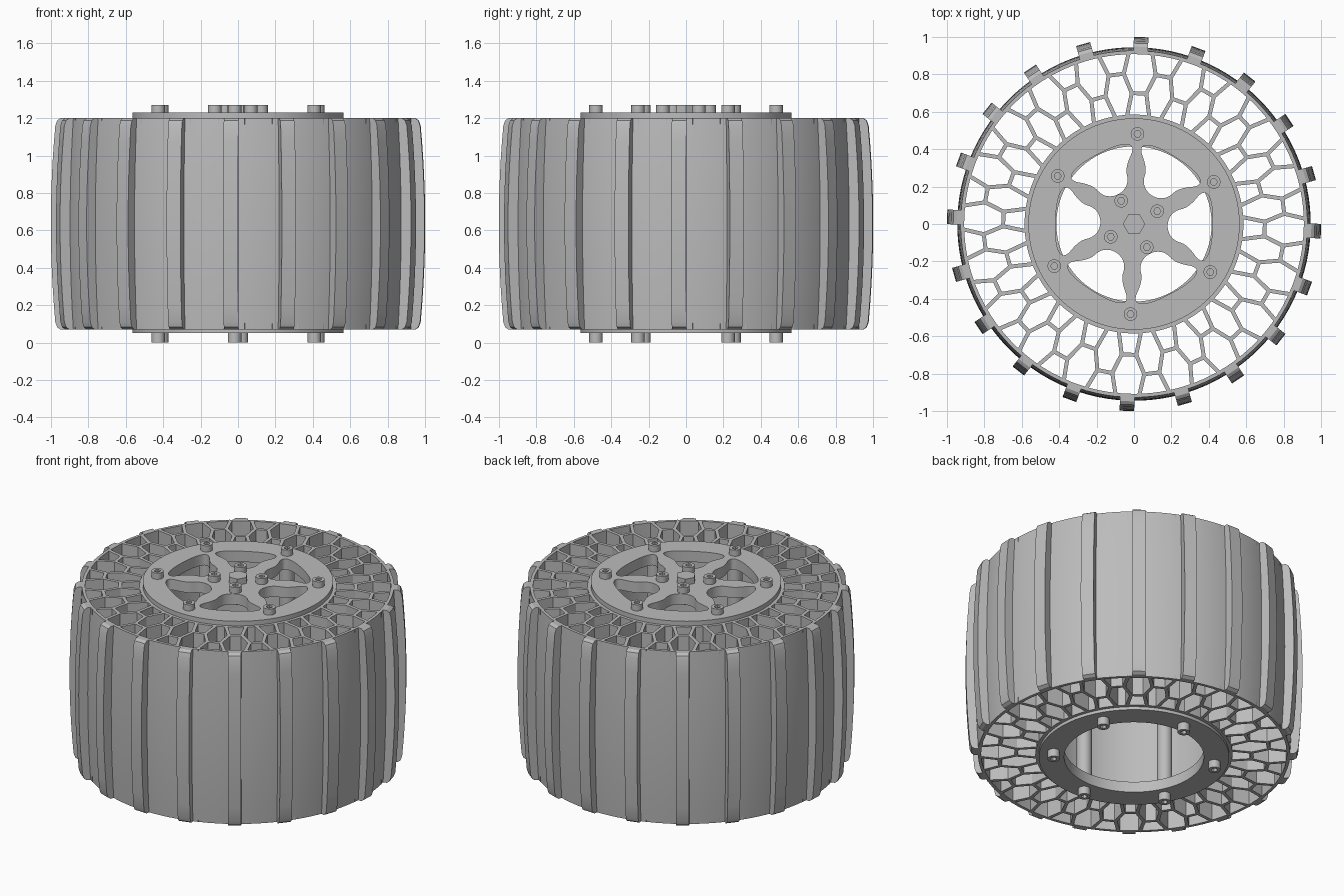
import bpy, bmesh, math
from mathutils import Vector, Matrix

cube = bpy.data.objects.get("Cube")
if cube:
    bpy.data.objects.remove(cube, do_unlink=True)

GREY = bpy.data.materials.new("light_grey")
GREY.use_nodes = True
GREY.diffuse_color = (0.5, 0.5, 0.5, 1)
GREY.node_tree.nodes["Principled BSDF"].inputs["Base Color"].default_value = (0.5, 0.5, 0.5, 1)

BOTTOM, TOP = 0.07, 1.2        # tyre faces
SECTORS = 20                   # treads and honeycomb columns
TURN = -2.2                    # whole wheel is turned a little
parts = []


def polar(r, deg):
    a = math.radians(deg + TURN)
    return Vector((r * math.cos(a), r * math.sin(a), 0))


def circle(r, centre=(0, 0), n=32, start=0):
    return [(centre[0] + r * math.cos(math.tau * i / n + start),
             centre[1] + r * math.sin(math.tau * i / n + start)) for i in range(n)]


def finish(name, bm):
    bmesh.ops.remove_doubles(bm, verts=bm.verts, dist=1e-5)
    bmesh.ops.recalc_face_normals(bm, faces=bm.faces)
    mesh = bpy.data.meshes.new(name)
    bm.to_mesh(mesh)
    bm.free()
    mesh.materials.append(GREY)
    obj = bpy.data.objects.new(name, mesh)
    bpy.context.collection.objects.link(obj)
    parts.append(obj)
    return obj


def plate(name, outlines, z0, z1):
    """Flat plate from an outer outline and hole outlines."""
    curve = bpy.data.curves.new(name + "_outline", 'CURVE')
    curve.dimensions = '2D'
    curve.fill_mode = 'BOTH'
    curve.extrude = (z1 - z0) / 2
    for pts in outlines:
        s = curve.splines.new('POLY')
        s.points.add(len(pts) - 1)
        for p, co in zip(s.points, pts):
            p.co = (co[0], co[1], 0, 1)
        s.use_cyclic_u = True
    tmp = bpy.data.objects.new(name + "_outline", curve)
    bpy.context.collection.objects.link(tmp)
    bpy.context.view_layer.update()
    mesh = bpy.data.meshes.new_from_object(tmp.evaluated_get(bpy.context.evaluated_depsgraph_get()))
    bm = bmesh.new()
    bm.from_mesh(mesh)
    bmesh.ops.translate(bm, verts=bm.verts, vec=(0, 0, (z0 + z1) / 2))
    bpy.data.objects.remove(tmp, do_unlink=True)
    bpy.data.curves.remove(curve)
    bpy.data.meshes.remove(mesh)
    return finish(name, bm)


def lathe(name, profile, n=120):
    """Closed (radius, z) profile turned round the axle."""
    bm = bmesh.new()
    rings = [[bm.verts.new((r * math.cos(math.tau * i / n), r * math.sin(math.tau * i / n), z))
              for r, z in profile] for i in range(n)]
    m = len(profile)
    for i in range(n):
        a, b = rings[i], rings[(i + 1) % n]
        for k in range(m):
            bm.faces.new((a[k], b[k], b[(k + 1) % m], a[(k + 1) % m]))
    return finish(name, bm)


def tube(name, outer, inner, z0, z1):
    return lathe(name, [(outer, z0), (outer, z1), (inner, z1), (inner, z0)])


def bulge(r, drop, z0, z1, n=12):
    """Crowned outer line, lower by drop at both rims."""
    return [(r - drop * (2 * i / n - 1) ** 2, z0 + (z1 - z0) * i / n) for i in range(n + 1)]


def smooth_outline(pts, rounds=3):
    """Corner cutting to round an outline."""
    for _ in range(rounds):
        nxt = []
        for p, q in zip(pts, pts[1:] + pts[:1]):
            nxt += [p.lerp(q, 0.25), p.lerp(q, 0.75)]
        pts = nxt
    return pts


# Tyre band
lathe("tyre_band", bulge(0.945, 0.018, BOTTOM, TOP) + [(0.908, TOP), (0.908, BOTTOM)])

# Tread bars with rounded ends
edge = [(0.92, BOTTOM), (0.948, BOTTOM), (0.966, BOTTOM + 0.012)]
profile = edge + bulge(1.0, 0.024, BOTTOM + 0.04, TOP - 0.04)
profile += [(r, TOP + BOTTOM - z) for r, z in reversed(edge)]
bm = bmesh.new()
for i in range(SECTORS):
    spin = Matrix.Rotation(math.radians(i * 360 / SECTORS + TURN), 3, 'Z')
    sides = [[bm.verts.new(spin @ Vector((r, y, z))) for r, z in profile] for y in (-0.039, 0.039)]
    bm.faces.new(sides[0])
    bm.faces.new(sides[1])
    for k in range(len(profile)):
        j = (k + 1) % len(profile)
        bm.faces.new((sides[0][k], sides[0][j], sides[1][j], sides[1][k]))
finish("tread_bars", bm)

# Honeycomb web of thin walls
HUB_R, LOW_R, HIGH_R, RIM_R = 0.575, 0.70, 0.805, 0.92
bm = bmesh.new()


def wall(p, q, thick=0.021):
    d = (q - p).normalized()
    p, q = p - d * thick * 0.3, q + d * thick * 0.3
    size = Matrix.Diagonal(((q - p).length, thick, TOP - BOTTOM, 1))
    place = Matrix.Translation((p + q) / 2 + Vector((0, 0, (TOP + BOTTOM) / 2)))
    turn = Matrix.Rotation(math.atan2(d.y, d.x), 4, 'Z')
    bmesh.ops.create_cube(bm, size=1, matrix=place @ turn @ size)


step = 360 / SECTORS
for i in range(SECTORS):
    a = i * step
    wall(polar(LOW_R, a - 3.2), polar(LOW_R, a + 3.2))
    wall(polar(HIGH_R, a + 6.1), polar(HIGH_R, a + step - 6.1))
    for s in (-1, 1):
        wall(polar(HUB_R, a + s * 6), polar(LOW_R, a + s * 3.2))
        wall(polar(LOW_R, a + s * 3.2), polar(HIGH_R, a + s * 6.1))
        wall(polar(HIGH_R, a + s * 6.1), polar(RIM_R, a + s * 3.9))
finish("honeycomb_web", bm)

# Hub drum and lower clamp ring
tube("hub_drum", 0.585, 0.535, BOTTOM, TOP)
tube("lower_ring", 0.565, 0.415, 0.05, 0.12)

# Spoked face plate
half = [(0.18, 0.03), (0.215, 0.08), (0.29, 0.10), (0.37, 0.205), (0.42, 0.12)]
window = half + [(r, -t) for r, t in reversed(half)]
holes = []
for i in range(6):
    spin = Matrix.Rotation(math.radians(60 * i + TURN), 3, 'Z')
    holes.append(smooth_outline([spin @ Vector((r, t, 0)) for r, t in window]))
plate("face_plate", [circle(0.565, n=120)] + holes, 1.16, 1.23)

# Axle
plate("hex_axle", [circle(0.06, n=6)], 1.1, 1.27)


# Socket head bolts and posts
def bolt(name, centre, base, tip):
    middle = base + (tip - base) * 0.35
    plate(name + "_base", [circle(0.036, centre)], min(base, middle), max(base, middle))
    plate(name + "_head", [circle(0.036, centre), circle(0.019, centre, 6)],
          min(middle, tip), max(middle, tip))


for i in range(6):
    spot = polar(0.482, 30 + 60 * i)
    bolt(f"upper_bolt_{i + 1}", spot, 1.23, 1.27)
    bolt(f"lower_bolt_{i + 1}", spot, 0.05, 0.0)
    plate(f"post_{i + 1}", [circle(0.045, spot)], 0.1, 1.18)
for i in range(4):
    bolt(f"axle_bolt_{i + 1}", polar(0.142, 31 + 90 * i), 1.23, 1.27)

# Smooth shading with sharp edges kept
bpy.ops.object.select_all(action='DESELECT')
for obj in parts:
    obj.select_set(True)
bpy.context.view_layer.objects.active = parts[0]
bpy.ops.object.shade_smooth_by_angle(angle=math.radians(30))
